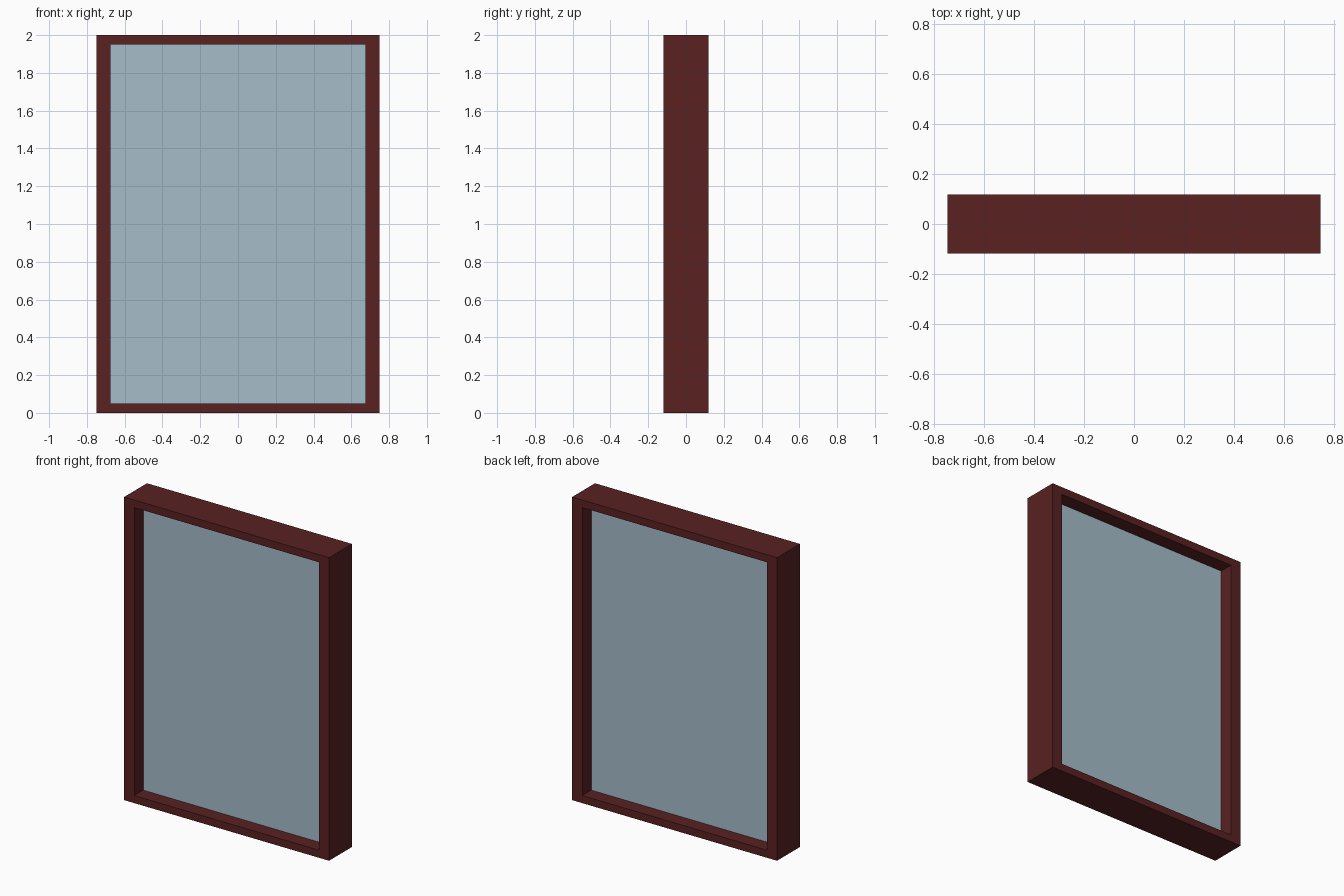
import bpy, bmesh

if "Cube" in bpy.data.objects:
    bpy.data.objects.remove(bpy.data.objects["Cube"])

W, H, D = 0.748, 2.0, 0.119       # half width, height, half depth
IW, RAIL = 0.674, 0.05            # half opening width, rail height
GLASS = 0.025                     # half pane thickness


def material(name, rgb):
    m = bpy.data.materials.new(name)
    m.diffuse_color = (*rgb, 1)
    m.use_nodes = True
    m.node_tree.nodes["Principled BSDF"].inputs["Base Color"].default_value = m.diffuse_color
    return m


def add_object(name, bm, mat):
    bmesh.ops.recalc_face_normals(bm, faces=bm.faces)
    me = bpy.data.meshes.new(name)
    bm.to_mesh(me)
    bm.free()
    me.materials.append(mat)
    ob = bpy.data.objects.new(name, me)
    bpy.context.collection.objects.link(ob)


def rectangle(bm, hw, z0, z1, y):
    return [bm.verts.new((x, y, z)) for x, z in
            ((-hw, z0), (hw, z0), (hw, z1), (-hw, z1))]


# Window frame: four rectangular loops joined into a hollow ring
bm = bmesh.new()
loops = [rectangle(bm, W, 0, H, -D), rectangle(bm, W, 0, H, D),
         rectangle(bm, IW, RAIL, H - RAIL, D), rectangle(bm, IW, RAIL, H - RAIL, -D)]
for k in range(4):
    a, b = loops[k], loops[(k + 1) % 4]
    for i in range(4):
        j = (i + 1) % 4
        bm.faces.new((a[i], a[j], b[j], b[i]))
add_object("window_frame", bm, material("dark red wood", (0.1, 0.0155, 0.0155)))

# Glass pane: thin slab filling the opening
bm = bmesh.new()
bmesh.ops.create_cube(bm, size=1)
for v in bm.verts:
    v.co.x *= 2 * IW
    v.co.y *= 2 * GLASS
    v.co.z = H / 2 + v.co.z * (H - 2 * RAIL)
add_object("glass_pane", bm, material("pale blue glass", (0.38, 0.51, 0.59)))
